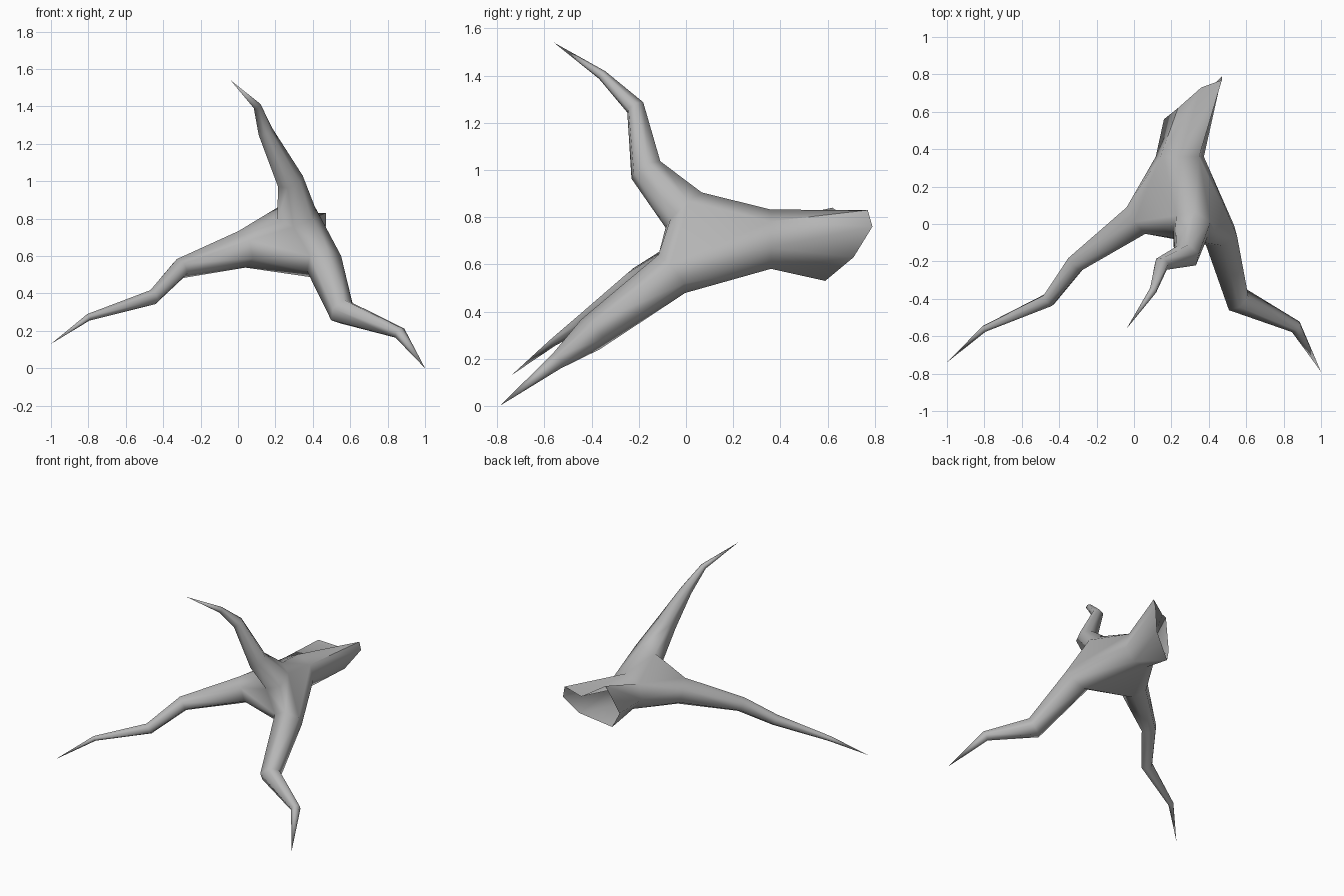
import bpy, bmesh, math
from mathutils import Vector

cube = bpy.data.objects.get("Cube")
if cube:
    bpy.data.objects.remove(cube)

bark = bpy.data.materials.new("grey_bark")
bark.use_nodes = True
grey = (0.47, 0.47, 0.47, 1)
bark.diffuse_color = grey
bark.node_tree.nodes["Principled BSDF"].inputs["Base Color"].default_value = grey

# Each root: (centre x, y, z, radius) from the hub outwards, ending in a point
ROOTS = [
    [(.02, .025, .635, .1), (-.31, -.21, .533, .055), (-.455, -.405, .38, .041),
     (-.8, -.56, .272, .019), (-1, -.74, .13, 0)],
    [(.46, -.06, .56, .1), (.555, -.405, .303, .075),
     (.865, -.55, .188, .035), (1, -.79, 0, 0)],
    [(.31, -.01, .83, .108), (.28, -.17, 1, .073), (.147, -.215, 1.265, .041),
     (.102, -.355, 1.402, .021), (-.04, -.56, 1.54, 0)],
]
# Ragged open end of the trunk, clockwise from the dip at the top
RIM = [(.36, .73, .77), (.47, .77, .83), (.47, .79, .76), (.39, .71, .63),
       (.2, .59, .53), (.16, .56, .63), (.235, .62, .84)]

bm = bmesh.new()


def ring(centre, normal, radius, sides, up):
    """Polygon of vertices across the direction normal; also returns its up axis."""
    n = normal.normalized()
    u = (up - n * up.dot(n)).normalized()
    v = n.cross(u)
    turns = [math.tau * k / sides for k in range(sides)]
    return [bm.verts.new(centre + radius * (u * math.cos(a) + v * math.sin(a)))
            for a in turns], u


def bridge(a, b):
    """Join two rings, or a ring and a single tip vertex, with faces."""
    for k in range(len(a)):
        j = (k + 1) % len(a)
        if len(b) == 1:
            bm.faces.new((a[k], a[j], b[0]))
        else:
            bm.faces.new((a[k], a[j], b[j], b[k]))


# Cross-sections of the three roots
limbs = []
for path in ROOTS:
    points = [Vector(p[:3]) for p in path]
    steps = [(q - p).normalized() for p, q in zip(points, points[1:])]
    up, rings = Vector((0, 0, 1)), []
    for i, step in enumerate(steps):
        normal = step + steps[i - 1] if i else step
        loop, up = ring(points[i], normal, path[i][3], 6, up)
        rings.append(loop)
    rings.append([bm.verts.new(points[-1])])
    limbs.append(rings)

# Cross-sections of the trunk
neck, _ = ring(Vector((.245, .36, .7)), Vector((0, 1, 0)), .132, len(RIM), Vector((0, 0, 1)))
limbs.append([neck, [bm.verts.new(p) for p in RIM]])

# Hub: hull around the inner rings, opened where each limb leaves it
bases = [rings[0] for rings in limbs]
bmesh.ops.convex_hull(bm, input=[v for base in bases for v in base])
for base in bases:
    if all(v.link_faces for v in base):
        caps = [f for f in bm.faces if all(v in base for v in f.verts)]
        bmesh.ops.delete(bm, geom=caps, context='FACES_ONLY')
        inner = [e for e in bm.edges if not e.link_faces and all(v in base for v in e.verts)]
        for e in inner:
            bm.edges.remove(e)

# Limb walls
for rings in limbs:
    for a, b in zip(rings, rings[1:]):
        bridge(a, b)

bmesh.ops.recalc_face_normals(bm, faces=bm.faces[:])
mesh = bpy.data.meshes.new("branching_root")
bm.to_mesh(mesh)
bm.free()
mesh.materials.append(bark)
root = bpy.data.objects.new("branching_root", mesh)
bpy.context.collection.objects.link(root)
bpy.context.view_layer.objects.active = root
root.select_set(True)
bpy.ops.object.shade_smooth_by_angle(angle=math.radians(70))
